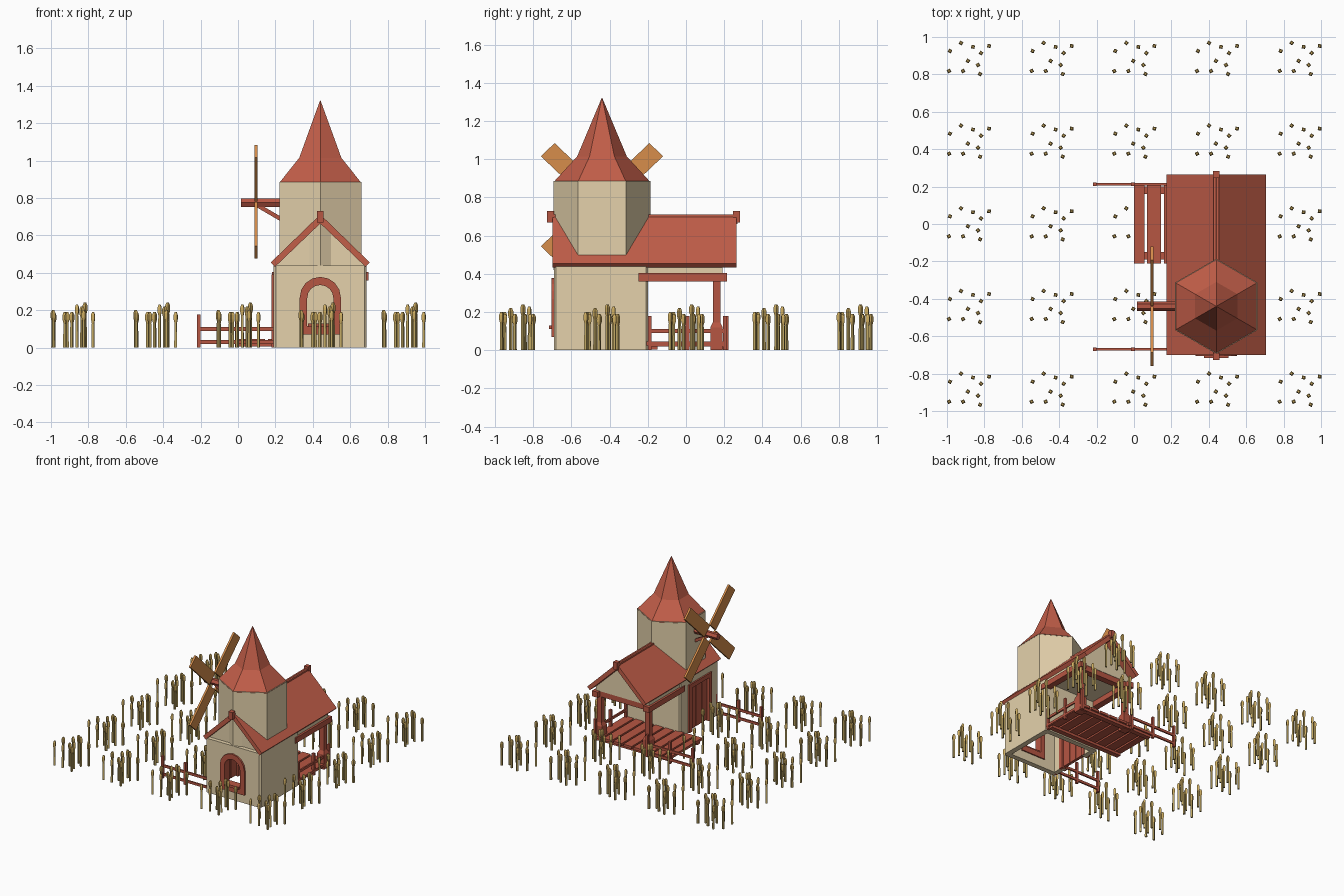
import bpy, bmesh, math, random
from mathutils import Vector, Matrix

if "Cube" in bpy.data.objects:
    bpy.data.objects.remove(bpy.data.objects["Cube"])

random.seed(4)
CX, CY = 0.44, -0.44          # tower axis


def mat(name, rgb):
    m = bpy.data.materials.new(name)
    m.diffuse_color = (*rgb, 1)
    m.use_nodes = True
    m.node_tree.nodes["Principled BSDF"].inputs["Base Color"].default_value = m.diffuse_color
    return m


ROOF = mat("roof_red", (0.54, 0.112, 0.066))
TRIM = mat("trim_red", (0.47, 0.092, 0.055))
WALL = mat("plaster_beige", (0.78, 0.64, 0.41))
SAIL = mat("sail_orange_brown", (0.68, 0.27, 0.07))
STEM = mat("wheat_stem", (0.54, 0.40, 0.13))
HEAD = mat("wheat_gold", (0.62, 0.42, 0.12))


def finish(bm, name, material):
    bmesh.ops.recalc_face_normals(bm, faces=bm.faces)
    me = bpy.data.meshes.new(name)
    bm.to_mesh(me)
    bm.free()
    ob = bpy.data.objects.new(name, me)
    if material:
        me.materials.append(material)
    bpy.context.collection.objects.link(ob)
    return ob


def add_box(bm, x0, x1, y0, y1, z0, z1):
    m = Matrix.Translation(((x0 + x1) / 2, (y0 + y1) / 2, (z0 + z1) / 2)) @ \
        Matrix.Diagonal((x1 - x0, y1 - y0, z1 - z0, 1))
    return bmesh.ops.create_cube(bm, size=1, matrix=m)["verts"]


def boxes(name, material, *dims):
    bm = bmesh.new()
    for d in dims:
        add_box(bm, *d)
    return finish(bm, name, material)


def prism(name, material, pts, y0, y1):
    """Extrude an (x, z) outline along y."""
    bm = bmesh.new()
    f = bm.faces.new([bm.verts.new((x, y0, z)) for x, z in pts])
    ext = bmesh.ops.extrude_face_region(bm, geom=[f])["geom"]
    bmesh.ops.translate(bm, vec=(0, y1 - y0, 0),
                        verts=[v for v in ext if isinstance(v, bmesh.types.BMVert)])
    return finish(bm, name, material)


def add_lathe(bm, x, y, profile, n, rot):
    """Stack n-sided rings of (radius, z) and cap them."""
    rings = [[bm.verts.new((x + r * math.cos(rot + k * math.tau / n),
                            y + r * math.sin(rot + k * math.tau / n), z))
              for k in range(n)] for r, z in profile]
    for a, b in zip(rings, rings[1:]):
        for k in range(n):
            bm.faces.new((a[k], a[(k + 1) % n], b[(k + 1) % n], b[k]))
    bm.faces.new(rings[0][::-1])
    bm.faces.new(rings[-1])


def lathe(name, material, profile, n, rot):
    bm = bmesh.new()
    add_lathe(bm, CX, CY, profile, n, rot)
    return finish(bm, name, material)


def arch(w, base, spring, n=8):
    """Round-topped (x, z) outline."""
    arc = [(CX + w * math.cos(i * math.pi / n), spring + w * math.sin(i * math.pi / n))
           for i in range(n + 1)]
    return [(CX + w, base)] + arc + [(CX - w, base)]


# House walls: hollow chamfered box with an arched window and a side door opening
bm = bmesh.new()
add_box(bm, 0.19, 0.688, -0.692, -0.198, 0, 0.44)
bmesh.ops.bevel(bm, geom=[e for e in bm.edges
                          if abs(e.verts[0].co.z - e.verts[1].co.z) > 0.1],
                offset=0.012, segments=1, affect='EDGES')
walls = finish(bm, "house_walls", WALL)
cutters = [boxes("room_cutter", None, (0.23, 0.645, -0.65, -0.24, -0.1, 0.40)),
           prism("window_cutter", None, arch(0.075, 0.11, 0.265), -0.75, -0.62),
           boxes("door_cutter", None, (0.15, 0.25, -0.56, -0.33, -0.1, 0.36))]
for c in cutters:
    m = walls.modifiers.new(c.name, 'BOOLEAN')
    m.operation, m.solver, m.object = 'DIFFERENCE', 'EXACT', c
    c.hide_render = True
    c.hide_set(True)

# Gable block above the walls and porch
prism("gable_block", WALL, [(0.20, 0.405), (0.68, 0.405), (0.68, 0.445),
                            (0.44, 0.68), (0.20, 0.445)], -0.66, 0.19)

# Main roof, gable boards and ridge
roof = [(0.44, 0.712), (0.705, 0.455), (0.682, 0.432), (0.44, 0.664),
        (0.198, 0.432), (0.175, 0.455)]
prism("main_roof", ROOF, roof, -0.70, 0.265)
boxes("ridge_beam", ROOF, (0.425, 0.455, -0.70, 0.27, 0.66, 0.71))
boxes("ridge_ends", TRIM, *[(0.422, 0.458, y - 0.019, y + 0.019, 0.67, 0.73)
                            for y in (-0.709, 0.265)])

# Six-sided tower with its flared spire
lathe("tower", WALL, [(0.253, 0.42), (0.253, 0.885)], 6, math.pi / 6)
lathe("tower_spire", ROOF, [(0.254, 0.88), (0.13, 1.015), (0.002, 1.32)], 6, math.pi / 6)

# Arched window frame with sill
bm = bmesh.new()
loops = [[bm.verts.new((x, y, z)) for x, z in pts]
         for pts, y in ((arch(0.11, 0.07, 0.268), -0.705), (arch(0.07, 0.115, 0.265), -0.705),
                        (arch(0.07, 0.115, 0.265), -0.64), (arch(0.11, 0.07, 0.268), -0.64))]
for a, b in zip(loops, loops[1:] + loops[:1]):
    for k in range(len(a)):
        j = (k + 1) % len(a)
        bm.faces.new((a[k], a[j], b[j], b[k]))
finish(bm, "window_frame", TRIM)
boxes("window_sill", TRIM, (0.375, 0.505, -0.717, -0.65, 0.11, 0.13))

# Side door: frame and planks
boxes("door_frame", TRIM, (0.178, 0.235, -0.59, -0.555, 0, 0.39),
      (0.178, 0.235, -0.335, -0.30, 0, 0.39), (0.178, 0.235, -0.59, -0.30, 0.355, 0.39))
boxes("door_planks", TRIM, *[(0.198, 0.222, -0.555 + i * 0.074, -0.487 + i * 0.074, 0.01, 0.355)
                             for i in range(3)],
      (0.205, 0.215, -0.555, -0.335, 0.01, 0.355))

# Porch deck: planks over two joists
boxes("deck_planks", TRIM, *[(max(0, i * 0.09 - 0.02), i * 0.09 + 0.055, -0.21, 0.215, 0.025, 0.045)
                             for i in range(8)])
boxes("deck_joists", TRIM, *[(0.005, 0.67, y - 0.02, y + 0.02, 0.005, 0.025)
                             for y in (-0.17, 0.18)])

# Porch posts and beams
bm = bmesh.new()
for x in (0.225, 0.655):
    add_lathe(bm, x, 0.16, [(0.045, 0), (0.045, 0.12), (0.028, 0.145),
                            (0.028, 0.365)], 4, math.pi / 4)
finish(bm, "porch_posts", TRIM)
boxes("porch_beams", TRIM, (0.183, 0.235, -0.25, 0.215, 0.36, 0.405),
      (0.645, 0.697, -0.25, 0.215, 0.36, 0.405), (0.183, 0.697, 0.135, 0.187, 0.36, 0.405))


# Fences: posts and two rails along x or y
def fence(name, p, q, posts):
    p, q = Vector(p), Vector(q)
    dims = []
    for i in range(posts):
        c = p.lerp(q, i / (posts - 1))
        dims.append((c.x - .01, c.x + .01, c.y - .01, c.y + .01, 0, 0.178))
    for z in (0.03, 0.10):
        dims.append((p.x - .006, q.x + .006, p.y - .006, q.y + .006, z - .01, z + .01))
    boxes(name, TRIM, *dims)


fence("front_fence", (-0.21, -0.67), (0.20, -0.67), 3)
fence("back_fence", (-0.21, 0.212), (0.20, 0.212), 3)
fence("porch_railing", (0.675, -0.19), (0.675, 0.205), 3)

# Windmill axle and brace
bm = bmesh.new()
bmesh.ops.create_cone(bm, cap_ends=True, segments=6, radius1=0.026, radius2=0.026, depth=0.235,
                      matrix=Matrix.Translation((0.1325, CY, 0.775)) @ Matrix.Rotation(math.pi / 2, 4, 'Y'))
finish(bm, "sail_axle", TRIM)
brace = boxes("axle_brace", TRIM, (-0.075, 0.075, -0.011, 0.011, -0.011, 0.011))
brace.location = (0.165, CY, 0.725)
brace.rotation_euler.y = math.atan2(0.07, 0.12)

# Four diagonal sails, a little wider than tall
bm = bmesh.new()
for k in range(4):
    turn = Matrix.Translation((0.097, CY, 0.78)) @ Matrix.Diagonal((1, 1.02, 0.97, 1)) @ \
        Matrix.Rotation(math.pi / 4 + k * math.pi / 2, 4, 'X')
    bmesh.ops.transform(bm, matrix=turn, verts=add_box(bm, -0.008, 0.008, -0.05, 0.05, 0.052, 0.394))
finish(bm, "sails", SAIL)

# Wheat: the same tuft repeated on a 5 x 5 grid, leaving out the house and deck
tuft = [(-.984, .925, .19), (-.925, .968, .19), (-.861, .947, .23), (-.888, .872, .19),
        (-.818, .914, .24), (-.775, .952, .19), (-.834, .85, .22), (-.989, .818, .20),
        (-.914, .818, .19), (-.823, .802, .20)]
turns = [random.uniform(0, math.pi / 2) for _ in tuft]
stems, heads = bmesh.new(), bmesh.new()
for i in range(5):
    for j in range(5):
        for (x, y, h), t in zip(tuft, turns):
            px, py = x + i * 0.442, y - j * 0.442
            if (0.17 < px < 0.70 and -0.70 < py < 0.22) or (-0.01 < px < 0.2 and -0.22 < py < 0.22):
                continue
            add_lathe(stems, px, py, [(0.010, 0), (0.009, h - 0.06)], 4, t)
            add_lathe(heads, px, py, [(0.008, h - 0.06), (0.0135, h - 0.04),
                                      (0.0135, h - 0.015), (0.007, h)], 4, t)
finish(stems, "wheat_stems", STEM)
finish(heads, "wheat_heads", HEAD)
